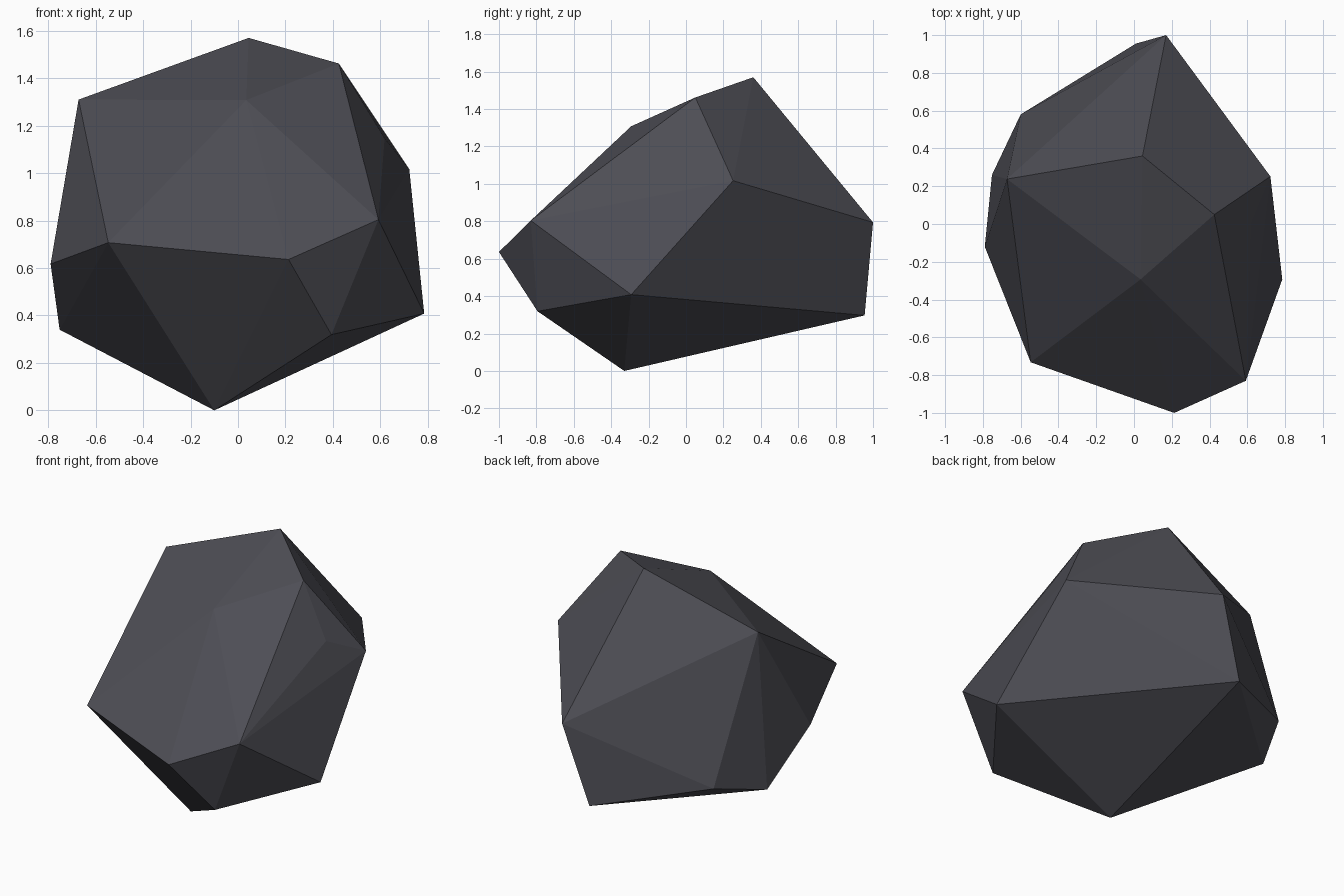
import bpy, bmesh, math

if "Cube" in bpy.data.objects:
    bpy.data.objects.remove(bpy.data.objects["Cube"])

# Corner points of the faceted boulder
corners = [
    (-0.10, -0.33, 0.00),                                              # foot
    (0.01, 0.955, 0.297), (-0.60, 0.58, 0.426), (-0.752, 0.26, 0.34),  # lower ring
    (0.394, -0.794, 0.319), (0.785, -0.293, 0.408),
    (-0.79, -0.12, 0.617), (-0.547, -0.732, 0.707), (0.213, -1.0, 0.636),  # middle ring
    (0.592, -0.83, 0.804), (0.17, 1.0, 0.794), (0.722, 0.252, 1.017),
    (-0.672, 0.238, 1.31), (0.035, -0.293, 1.308), (0.618, 0.0, 1.147),    # crown
    (0.425, 0.05, 1.462), (0.045, 0.36, 1.57),
]

# Stone colour
stone = bpy.data.materials.new("dark_grey_stone")
stone.diffuse_color = (0.075, 0.075, 0.09, 1)
stone.use_nodes = True
stone.node_tree.nodes["Principled BSDF"].inputs["Base Color"].default_value = stone.diffuse_color

# Boulder: convex hull with nearly coplanar triangles merged into facets
bm = bmesh.new()
for c in corners:
    bm.verts.new(c)
bmesh.ops.convex_hull(bm, input=bm.verts[:])
bmesh.ops.dissolve_limit(bm, angle_limit=math.radians(1.5),
                         verts=bm.verts[:], edges=bm.edges[:])
bmesh.ops.recalc_face_normals(bm, faces=bm.faces[:])
mesh = bpy.data.meshes.new("boulder")
bm.to_mesh(mesh)
bm.free()
mesh.materials.append(stone)
boulder = bpy.data.objects.new("boulder", mesh)
bpy.context.collection.objects.link(boulder)
